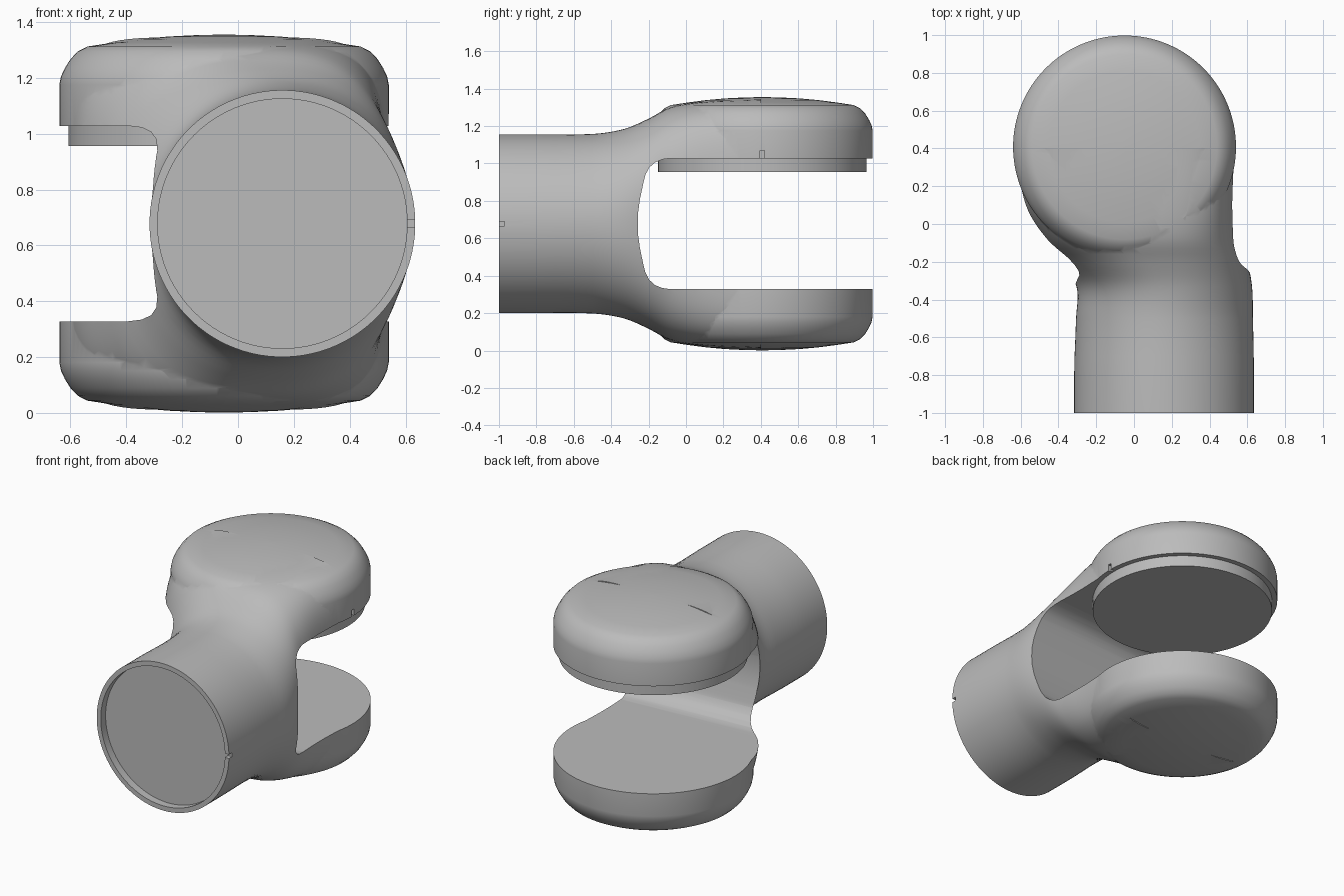
import bpy, bmesh, math
from mathutils import Matrix, Vector

if "Cube" in bpy.data.objects:
    bpy.data.objects.remove(bpy.data.objects["Cube"])

MID = 0.678                      # height of the symmetry plane
HUB = Vector((-0.05, 0.408, 0))  # axis of the fork discs
TUBE_X, TUBE_R = 0.159, 0.476

grey = bpy.data.materials.new("light grey")
grey.use_nodes = True
grey.diffuse_color = (0.5, 0.5, 0.5, 1)
grey.node_tree.nodes["Principled BSDF"].inputs["Base Color"].default_value = (0.5, 0.5, 0.5, 1)


def finish(bm, name):
    bmesh.ops.recalc_face_normals(bm, faces=bm.faces)
    mesh = bpy.data.meshes.new(name)
    bm.to_mesh(mesh)
    bm.free()
    mesh.materials.append(grey)
    obj = bpy.data.objects.new(name, mesh)
    bpy.context.collection.objects.link(obj)
    return obj


def loft(rings, name):
    bm = bmesh.new()
    rows = [[bm.verts.new(p) for p in ring] for ring in rings]
    for a, b in zip(rows, rows[1:]):
        for i in range(len(a)):
            j = (i + 1) % len(a)
            bm.faces.new((a[i], a[j], b[j], b[i]))
    bm.faces.new(rows[0])
    bm.faces.new(rows[-1])
    return finish(bm, name)


def revolve(profile, name, sides=128):
    """Revolve (radius, z) pairs around the hub axis."""
    rings = []
    for r, z in profile:
        turn = [2 * math.pi * i / sides for i in range(sides)]
        rings.append([HUB + Vector((r * math.cos(t), r * math.sin(t), z)) for t in turn])
    return loft(rings, name)


def box(size, centre, name):
    bm = bmesh.new()
    bmesh.ops.create_cube(bm, size=1, matrix=Matrix.Translation(centre) @ Matrix.Diagonal((*size, 1)))
    return finish(bm, name)


def boolean(target, other, operation):
    mod = target.modifiers.new(operation.lower(), "BOOLEAN")
    mod.operation, mod.solver, mod.object = operation, "EXACT", other
    bpy.context.view_layer.objects.active = target
    bpy.ops.object.modifier_apply(modifier=mod.name)
    bpy.data.objects.remove(other)


def smooth(obj, angle):
    bpy.ops.object.select_all(action="DESELECT")
    obj.select_set(True)
    bpy.context.view_layer.objects.active = obj
    bpy.ops.object.shade_smooth_by_angle(angle=math.radians(angle))


# Stations along the body: y, right edge, left edge, top, squareness
KEYS = [
    (-1.0, -0.317, 0.635, 1.156, 2.0),
    (-0.8, -0.317, 0.635, 1.156, 2.0),
    (-0.5, -0.307, 0.63, 1.158, 2.0),
    (-0.33, -0.305, 0.625, 1.185, 2.15),
    (-0.2, -0.39, 0.6, 1.24, 2.5),
    (-0.08, -0.49, 0.555, 1.302, 3.1),
    (0.1, -0.582, 0.53, 1.332, 4.2),
    (0.41, -0.635, 0.535, 1.346, 5.5),
]


def station(y):
    """Smooth interpolation between the stations."""
    k = max(i for i in range(len(KEYS) - 1) if KEYS[i][0] <= y)
    a, b = KEYS[k], KEYS[k + 1]
    before, after = KEYS[max(k - 1, 0)], KEYS[min(k + 2, len(KEYS) - 1)]
    h = b[0] - a[0]
    t = (y - a[0]) / h
    out = []
    for c in range(1, 5):
        ma = (b[c] - before[c]) / (b[0] - before[0])
        mb = (after[c] - a[c]) / (after[0] - a[0])
        if k <= 1:
            ma = 0
        if k == 0:
            mb = 0
        s = t * t * (3 - 2 * t)
        out.append(a[c] + (b[c] - a[c]) * s + h * t * (1 - t) * (ma * (1 - t) - mb * t))
    return out


def section(y, count=96):
    low, high, top, n = station(y)
    ring = []
    for i in range(count):
        t = 2 * math.pi * (i + 0.5) / count
        c, s = math.cos(t), math.sin(t)
        x = math.copysign(abs(c) ** (2 / n), c) * (high - low) / 2 + (high + low) / 2
        z = math.copysign(abs(s) ** (2 / n), s) * (top - MID) + MID
        ring.append(Vector((x, y, z)))
    return ring


# Body: round tube flowing into the fork
ys = [-1, -0.8, -0.7, -0.6] + [-0.5 + 0.91 * i / 32 for i in range(32)] + [0.4]
body = loft([section(y) for y in ys], "joint_body")

# Domed outer shell of both fork discs
upper = [(0.59, 1.175), (0.584, 1.205), (0.57, 1.235), (0.55, 1.267), (0.523, 1.295), (0.49, 1.312),
         (0.4, 1.326), (0.3, 1.339), (0.2, 1.348), (0.1, 1.353), (0.01, 1.355)]
lower = [(r, 2 * MID - z) for r, z in reversed(upper)]
boolean(body, revolve(lower + upper, "disc_shell"), "UNION")

# Slot between the fork arms, with rounded inner corners
half = [(1.4, 0.35), (-0.08, 0.35), (-0.125, 0.344), (-0.165, 0.328), (-0.197, 0.3),
        (-0.218, 0.262), (-0.232, 0.21), (-0.25, 0.13), (-0.26, 0.06)]
outline = half + [(-0.262, 0)] + [(y, -z) for y, z in reversed(half)]
slot = loft([[Vector((x, y + 0.065 * (x - 0.55), MID + z)) for y, z in outline] for x in (-1, 1)], "slot_cutter")
boolean(body, slot, "DIFFERENCE")

# Shallow socket in the tube end
bm = bmesh.new()
bmesh.ops.create_cone(bm, cap_ends=True, segments=96, radius1=0.447, radius2=0.447, depth=0.1,
                      matrix=Matrix.Translation((TUBE_X, -1, MID)) @ Matrix.Rotation(math.pi / 2, 4, "X"))
boolean(body, finish(bm, "socket_cutter"), "DIFFERENCE")

# Alignment notches in the tube rim and the upper disc edge
boolean(body, box((0.06, 0.06, 0.025), (TUBE_X + TUBE_R, -1, MID), "rim_notch"), "DIFFERENCE")
boolean(body, box((0.04, 0.025, 0.08), (0.54, 0.408, 1.03), "disc_notch"), "DIFFERENCE")
smooth(body, 32)

# Flange pad under the upper disc
pad = revolve([(0.557, 0.955), (0.557, 1.04)], "flange_pad")
smooth(pad, 30)
